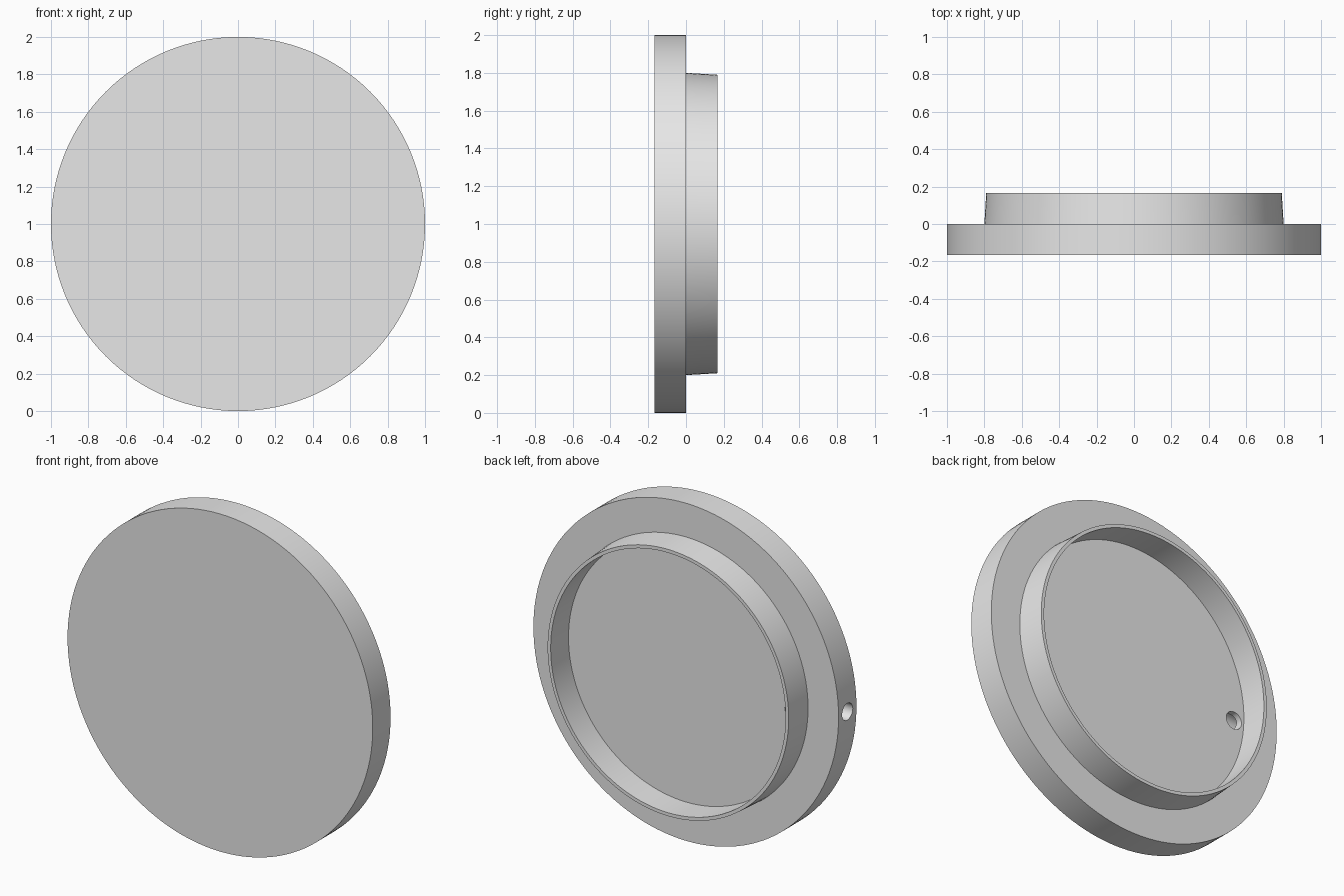
import bpy, bmesh, math
from mathutils import Matrix, Vector

SEGMENTS = 128
CENTRE = Vector((0, 0, 1))

cube = bpy.data.objects.get("Cube")
if cube:
    bpy.data.objects.remove(cube, do_unlink=True)

grey = bpy.data.materials.new("light_grey")
grey.use_nodes = True
colour = (0.8, 0.8, 0.8, 1)
grey.diffuse_color = colour
grey.node_tree.nodes["Principled BSDF"].inputs["Base Color"].default_value = colour


def add_object(name, bm):
    bmesh.ops.recalc_face_normals(bm, faces=bm.faces)
    mesh = bpy.data.meshes.new(name)
    bm.to_mesh(mesh)
    bm.free()
    mesh.materials.append(grey)
    obj = bpy.data.objects.new(name, mesh)
    bpy.context.collection.objects.link(obj)
    return obj


def lathe(name, profile):
    """Turn (radius, y) rings about the y axis and cap both ends."""
    bm = bmesh.new()
    rings = []
    for radius, y in profile:
        ring = []
        for i in range(SEGMENTS):
            a = math.tau * i / SEGMENTS
            ring.append(bm.verts.new((radius * math.cos(a), y, 1 + radius * math.sin(a))))
        rings.append(ring)
    for low, high in zip(rings, rings[1:]):
        for i in range(SEGMENTS):
            j = (i + 1) % SEGMENTS
            bm.faces.new((low[i], low[j], high[j], high[i]))
    bm.faces.new(rings[0])
    bm.faces.new(rings[-1])
    return add_object(name, bm)


def drill(name, start, end, radius):
    """Hidden cylinder cutter between two points."""
    start, end = CENTRE + Vector(start), CENTRE + Vector(end)
    axis = end - start
    turn = axis.to_track_quat('Z', 'Y').to_matrix().to_4x4()
    bm = bmesh.new()
    bmesh.ops.create_cone(bm, cap_ends=True, segments=32, radius1=radius, radius2=radius,
                          depth=axis.length,
                          matrix=Matrix.Translation((start + end) / 2) @ turn)
    obj = add_object(name, bm)
    obj.hide_render = True
    obj.hide_set(True)
    return obj


# Flanged disc with a slightly tapered collar and a shallow recess
lid = lathe("flanged_lid", [(1, -0.167), (1, 0), (0.8, 0), (0.79, 0.167),
                            (0.77, 0.167), (0.77, 0)])

# Side hole from the rim, met by a hole in the recess floor
cutters = [
    drill("rim_hole_cutter", (-1.1, -0.083, 0), (-0.68, -0.083, 0), 0.05),
    drill("floor_hole_cutter", (-0.7, 0.05, -0.04), (-0.7, -0.09, -0.04), 0.053),
]
for cutter in cutters:
    cut = lid.modifiers.new(cutter.name, 'BOOLEAN')
    cut.operation = 'DIFFERENCE'
    cut.solver = 'EXACT'
    cut.object = cutter

# Bake the cuts, then smooth the round walls
bpy.ops.object.select_all(action='DESELECT')
lid.select_set(True)
bpy.context.view_layer.objects.active = lid
for cutter in cutters:
    bpy.ops.object.modifier_apply(modifier=cutter.name)
    bpy.data.objects.remove(cutter, do_unlink=True)
bpy.ops.object.shade_smooth_by_angle(angle=math.radians(30))
